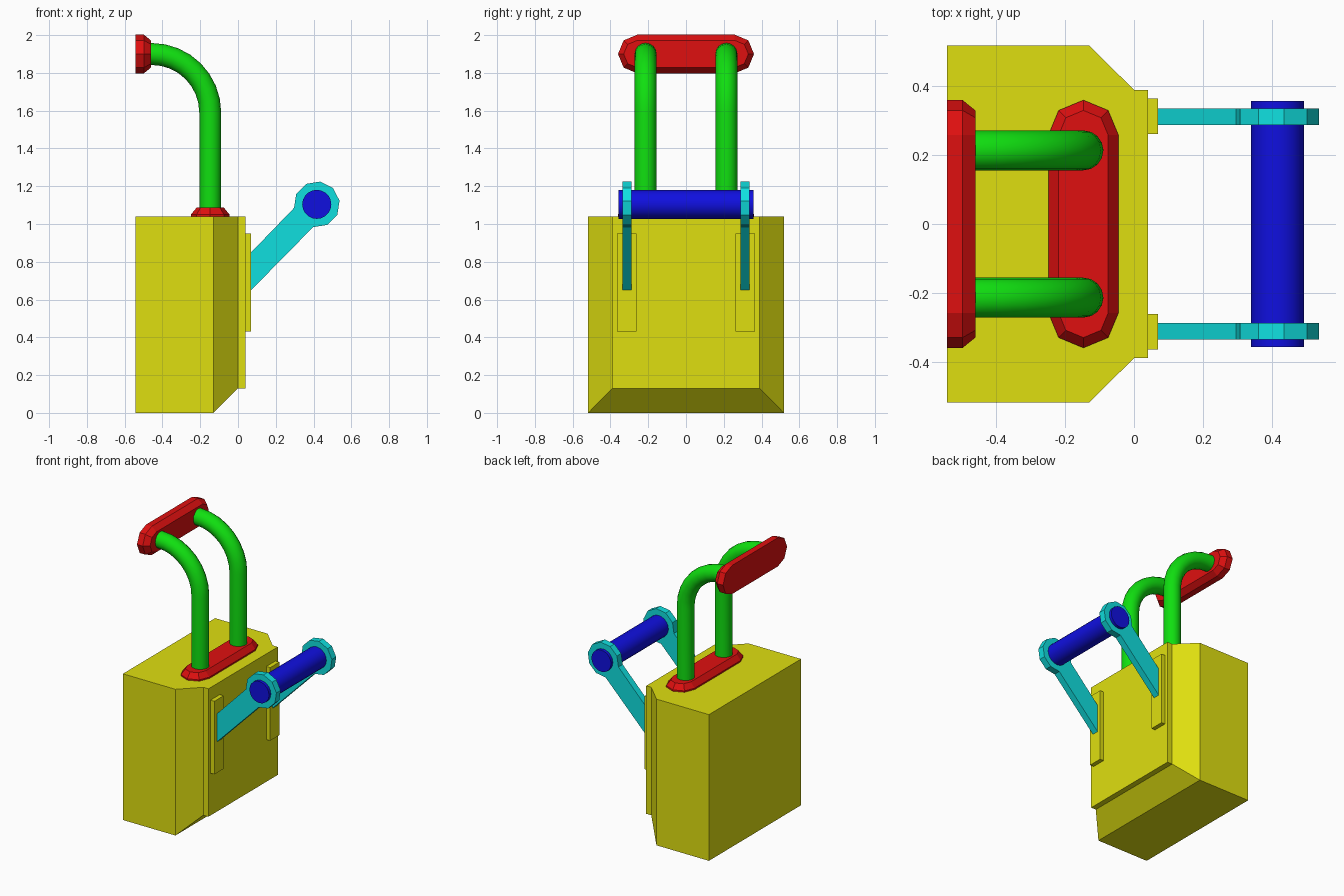
import bpy
import bmesh
from math import radians, cos, sin, pi
from mathutils import Matrix, Vector

if "Cube" in bpy.data.objects:
    bpy.data.objects.remove(bpy.data.objects["Cube"], do_unlink=True)

LOW, HIGH = 0.005, 0.74


def material(name, r, g, b):
    m = bpy.data.materials.new(name)
    m.use_nodes = True
    m.diffuse_color = (r, g, b, 1)
    m.node_tree.nodes["Principled BSDF"].inputs["Base Color"].default_value = (r, g, b, 1)
    return m


yellow = material("yellow", HIGH, HIGH, LOW)
red = material("red", HIGH, LOW, LOW)
green = material("green", LOW, HIGH, LOW)
blue = material("blue", LOW, LOW, HIGH)
cyan = material("cyan", LOW, HIGH, HIGH)


def finish(bm, name, mat):
    bmesh.ops.recalc_face_normals(bm, faces=bm.faces)
    mesh = bpy.data.meshes.new(name)
    bm.to_mesh(mesh)
    bm.free()
    mesh.materials.append(mat)
    obj = bpy.data.objects.new(name, mesh)
    bpy.context.collection.objects.link(obj)
    return obj


def smooth(obj):
    bpy.ops.object.select_all(action='DESELECT')
    obj.select_set(True)
    bpy.context.view_layer.objects.active = obj
    bpy.ops.object.shade_smooth_by_angle(angle=radians(40))


def box(name, mat, xs, ys, zs):
    bm = bmesh.new()
    bmesh.ops.create_cube(bm, size=1)
    for v in bm.verts:
        v.co = [a if c < 0 else b for c, (a, b) in zip(v.co, (xs, ys, zs))]
    return finish(bm, name, mat)


def loft(name, mat, rings):
    """Join equal-sized rings of points and cap both ends."""
    bm = bmesh.new()
    rows = [[bm.verts.new(p) for p in ring] for ring in rings]
    n = len(rows[0])
    for lower, upper in zip(rows, rows[1:]):
        for i in range(n):
            j = (i + 1) % n
            bm.faces.new((lower[i], lower[j], upper[j], upper[i]))
    bm.faces.new(rows[0])
    bm.faces.new(rows[-1])
    return finish(bm, name, mat)


# Main body: a block whose front narrows at the sides and bottom
W, D, TOP = 0.518, 0.13, 1.04
BACK, NECK = -0.543, 0.39
body = bmesh.new()
for side in (-1, 1):
    for z in (0, TOP):
        body.verts.new((BACK, side * W, z))
        body.verts.new((-D, side * W, z))
    for z in (D, TOP):
        body.verts.new((0, side * NECK, z))
bmesh.ops.convex_hull(body, input=body.verts)
bmesh.ops.dissolve_limit(body, angle_limit=radians(2), verts=body.verts, edges=body.edges)
finish(body, "body", yellow)
box("face_plate", yellow, (-0.01, 0.04), (-NECK, NECK), (D, TOP))

# Beveled oval flanges, one lying on the body and one standing at the tube ends
STEM_X, REACH_Z = -0.147, 1.9


def oval(radius, height, steps=4):
    points = []
    for side in (1, -1):
        for k in range(steps + 1):
            a = pi * k / steps + (0 if side > 0 else pi)
            points.append(Vector((radius * cos(a), side * 0.258 + radius * sin(a), height)))
    return points


def flange(name, matrix):
    rings = [oval(0.102, 0), oval(0.102, 0.045), oval(0.072, 0.082)]
    obj = loft(name, red, rings)
    obj.data.transform(matrix)


flange("lower_flange", Matrix.Translation((STEM_X, 0, 1.005)))
flange("upper_flange", Matrix.Translation((BACK, 0, REACH_Z)) @ Matrix.Rotation(pi / 2, 4, 'Y'))

# Twin bent tubes rising from the body and turning to the back
BEND = 0.31


def tube(name, y):
    path = [(STEM_X, y, 1.05)]
    for k in range(9):
        a = pi / 2 * k / 8
        path.append((STEM_X - BEND + BEND * cos(a), y, REACH_Z - BEND + BEND * sin(a)))
    path.append((BACK + 0.05, y, REACH_Z))
    curve = bpy.data.curves.new(name, 'CURVE')
    curve.dimensions = '3D'
    curve.bevel_depth = 0.058
    curve.bevel_resolution = 6
    curve.use_fill_caps = True
    spline = curve.splines.new('POLY')
    spline.points.add(len(path) - 1)
    for point, co in zip(spline.points, path):
        point.co = (*co, 1)
    curve.materials.append(green)
    obj = bpy.data.objects.new(name, curve)
    bpy.context.collection.objects.link(obj)
    bpy.ops.object.select_all(action='DESELECT')
    obj.select_set(True)
    bpy.context.view_layer.objects.active = obj
    bpy.ops.object.convert(target='MESH')
    smooth(bpy.context.object)


# Handle: arms ending in ten-sided rings, joined by a round grip
HX, HZ = 0.417, 1.104


def arm_profile(y):
    points = [(0.06, y, 0.84), (0.06, y, 0.64)]
    for k in range(-4, 5):
        a = radians(45 + 36 * k)
        points.append((HX + 0.122 * cos(a), y, HZ + 0.122 * sin(a)))
    return points


for label, s in (("right", -1), ("left", 1)):
    tube(label + "_tube", s * 0.214)
    box(label + "_arm_pad", yellow, (0.03, 0.07), sorted((s * 0.262, s * 0.365)), (0.43, 0.95))
    loft(label + "_handle_arm", cyan, [arm_profile(s * 0.288), arm_profile(s * 0.336)])

grip_rings = [[(HX + 0.077 * cos(pi * k / 10), y, HZ + 0.077 * sin(pi * k / 10))
               for k in range(20)] for y in (-0.357, 0.357)]
smooth(loft("handle_grip", blue, grip_rings))
